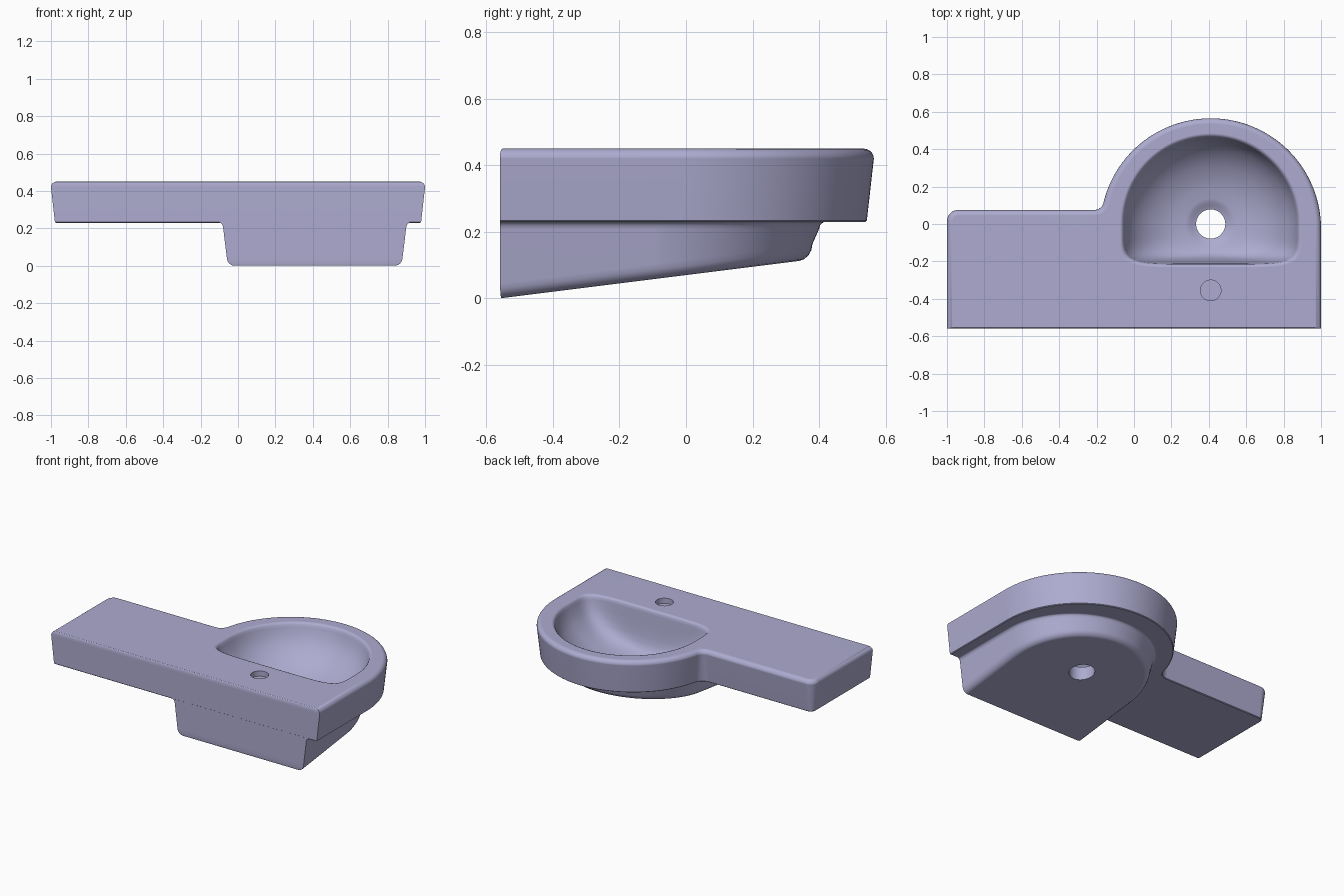
import bpy
import bmesh
from math import sin, cos, pi, radians, atan2, sqrt

default = bpy.data.objects.get("Cube")
if default:
    bpy.data.objects.remove(default, do_unlink=True)

ceramic = bpy.data.materials.new("lilac grey ceramic")
ceramic.use_nodes = True
colour = (0.42, 0.41, 0.63, 1)
ceramic.diffuse_color = colour
ceramic.node_tree.nodes["Principled BSDF"].inputs["Base Color"].default_value = colour

CX = 0.41          # shared centre line of bowl, drain and tap hole
FRONT = -0.56


def arc(cx, cy, r, start, end, steps):
    """Points on an arc, angles in degrees."""
    angles = [radians(start + (end - start) * i / steps) for i in range(steps + 1)]
    return [(cx + r * cos(a), cy + r * sin(a)) for a in angles]


def loft(name, rings):
    """Closed solid through rings that have equal point counts."""
    bm = bmesh.new()
    loops = [[bm.verts.new(p) for p in ring] for ring in rings]
    n = len(loops[0])
    for a, b in zip(loops, loops[1:]):
        for i in range(n):
            j = (i + 1) % n
            bm.faces.new((a[i], a[j], b[j], b[i]))
    bm.faces.new(loops[0])
    bm.faces.new(loops[-1])
    bmesh.ops.recalc_face_normals(bm, faces=bm.faces)
    mesh = bpy.data.meshes.new(name)
    bm.to_mesh(mesh)
    bm.free()
    mesh.materials.append(ceramic)
    obj = bpy.data.objects.new(name, mesh)
    bpy.context.collection.objects.link(obj)
    return obj


def combine(target, other, operation):
    """Apply a boolean and discard the helper."""
    other.hide_render = True
    mod = target.modifiers.new(operation.lower(), 'BOOLEAN')
    mod.operation = operation
    mod.solver = 'EXACT'
    mod.object = other
    bpy.context.view_layer.objects.active = target
    bpy.ops.object.modifier_apply(modifier=mod.name)
    bpy.data.objects.remove(other, do_unlink=True)


# Counter slab: rectangle with a round bulge and a concave fillet between them
def slab_outline(t, front):
    cy, reach, fillet_y = -0.025, 0.64, 0.125
    dy = fillet_y - cy
    dx = sqrt(reach ** 2 - dy ** 2)
    tangent = atan2(dy, dx) * 180 / pi
    pts = [(-1 + t, FRONT + front), (1 - t, FRONT + front)]
    pts += arc(CX, cy, 0.59 - t, 0, 180 - tangent, 64)
    pts += arc(CX - dx, fillet_y, 0.05 + t, -tangent, -90, 10)[1:]
    pts += arc(-0.94, 0.015, 0.06 - t, 90, 180, 8)
    return pts


slab_rings = [(0.23, 0.026, 0.004), (0.234, 0.021, 0)]
for i in range(7):
    a = i / 6 * pi / 2
    slab_rings.append((0.42 + 0.03 * sin(a), 0.03 * (1 - cos(a)), 0.008 * (1 - cos(a))))
sink = loft("washbasin", [[(x, y, z) for x, y in slab_outline(t, f)]
                          for z, t, f in slab_rings])


# Lower body: U-shaped plan with a floor that rises towards the back
def body_outline(t, front):
    r = 0.49 - t
    return ([(CX - r, FRONT + front), (CX + r, FRONT + front)]
            + arc(CX, -0.09, r, 0, 180, 64))


def floor_z(y):
    return 0.125 * (y - FRONT)


body_rings = []
for i in range(5):
    a = i / 4 * pi / 2
    h = 0.045 * (1 - sin(a))
    t = 0.02 + 0.04 * (1 - cos(a))
    # Walk up from the flat floor, round the edge, then into the wall
    body_rings.insert(0, [(x, y, floor_z(y) + h)
                          for x, y in body_outline(t, 0.0008 + 0.004 * (1 - cos(a)))])
for z, t in [(0.208, 0), (0.219, -0.003), (0.226, -0.009), (0.231, -0.018), (0.25, -0.018)]:
    body_rings.append([(x, y, z) for x, y in body_outline(t, 0.0008)])
# Order the rings from floor to top
body_rings[:5] = body_rings[:5]
body = loft("lower_body", body_rings)
combine(sink, body, 'UNION')


# Bowl: round at the back, squared off in front, narrowing to the drain
def bowl_ring(z, r, front, power):
    ring = []
    for i in range(128):
        a = 2 * pi * i / 128
        c, s = cos(a), sin(a)
        rho = r
        if s < 0:
            rho = ((abs(c) / r) ** power + (abs(s) / front) ** power) ** (-1 / power)
        ring.append((CX + rho * c, rho * s, z))
    return ring


bowl_profile = [
    (0.50, 0.485, 0.232, 6), (0.45, 0.485, 0.232, 6), (0.446, 0.474, 0.222, 6),
    (0.437, 0.466, 0.215, 6), (0.42, 0.461, 0.212, 6), (0.37, 0.445, 0.207, 6),
    (0.32, 0.415, 0.201, 5.5), (0.27, 0.368, 0.194, 5), (0.23, 0.312, 0.184, 4.2),
    (0.20, 0.247, 0.170, 3.3), (0.183, 0.190, 0.152, 2.5), (0.174, 0.135, 0.130, 2),
    (0.168, 0.115, 0.115, 2), (0.158, 0.100, 0.100, 2), (0.150, 0.078, 0.078, 2),
    (-0.05, 0.078, 0.078, 2),
]
combine(sink, loft("bowl_cutter", [bowl_ring(*p) for p in bowl_profile]), 'DIFFERENCE')

# Shallow tap hole
tap = [[(x, y, z) for x, y in arc(CX, -0.355, 0.055, 0, 360, 40)[:-1]] for z in (0.415, 0.5)]
combine(sink, loft("tap_hole_cutter", tap), 'DIFFERENCE')

# Smooth shading with flat faces kept flat
bpy.ops.object.select_all(action='DESELECT')
sink.select_set(True)
bpy.context.view_layer.objects.active = sink
bpy.ops.object.shade_smooth_by_angle(angle=radians(35))
weighted = sink.modifiers.new("weighted normals", 'WEIGHTED_NORMAL')
weighted.keep_sharp = True
